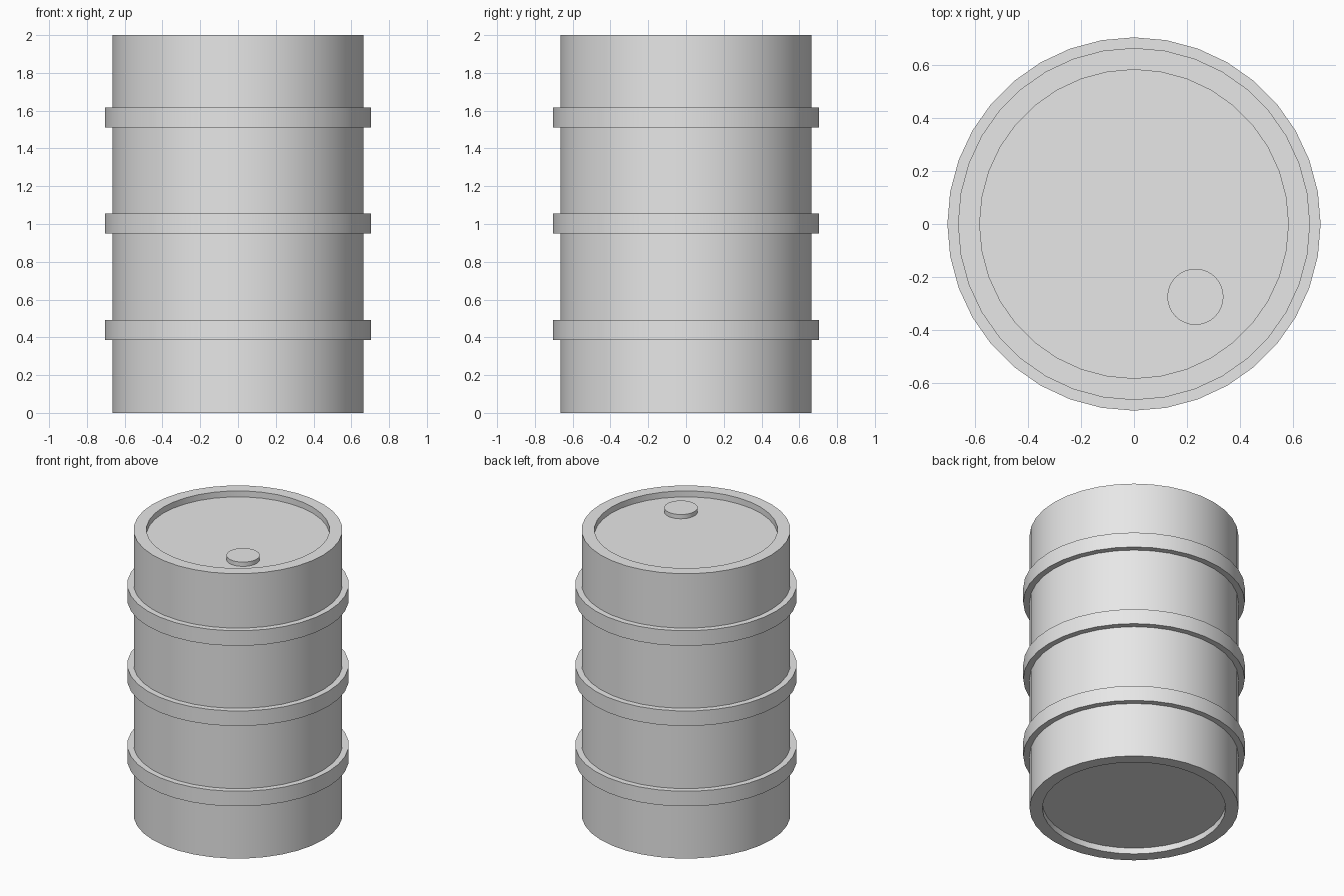
import bpy, bmesh, math
from mathutils import Matrix

cube = bpy.data.objects.get("Cube")
if cube:
    bpy.data.objects.remove(cube, do_unlink=True)

SIDES = 36
BODY_R, INNER_R, BAND_R = 0.665, 0.583, 0.705
RECESS = 0.042

steel = bpy.data.materials.new("light grey steel")
steel.use_nodes = True
grey = (0.8, 0.8, 0.8, 1)
steel.diffuse_color = grey
steel.node_tree.nodes["Principled BSDF"].inputs["Base Color"].default_value = grey


def lathe(name, profile, closed=False, sides=SIDES, offset=(0, 0)):
    """Revolve (radius, height) points about z; open profiles end in flat caps."""
    bm = bmesh.new()
    rings = []
    for r, z in profile:
        ring = []
        for i in range(sides):
            a = math.tau * i / sides
            ring.append(bm.verts.new((r * math.cos(a), r * math.sin(a), z)))
        rings.append(ring)
    pairs = list(zip(rings, rings[1:]))
    if closed:
        pairs.append((rings[-1], rings[0]))
    for low, high in pairs:
        for i in range(sides):
            j = (i + 1) % sides
            bm.faces.new((low[i], low[j], high[j], high[i]))
    if not closed:
        bm.faces.new(rings[0][::-1])
        bm.faces.new(rings[-1])
    bmesh.ops.recalc_face_normals(bm, faces=bm.faces)
    bm.transform(Matrix.Translation((*offset, 0)))
    mesh = bpy.data.meshes.new(name)
    bm.to_mesh(mesh)
    bm.free()
    mesh.materials.append(steel)
    obj = bpy.data.objects.new(name, mesh)
    bpy.context.collection.objects.link(obj)
    bpy.ops.object.select_all(action="DESELECT")
    obj.select_set(True)
    bpy.context.view_layer.objects.active = obj
    bpy.ops.object.shade_smooth_by_angle(angle=math.radians(30))
    return obj


# Drum body with both ends recessed inside a rim
lathe("drum_body", [(INNER_R, RECESS), (INNER_R, 0), (BODY_R, 0),
                    (BODY_R, 2), (INNER_R, 2), (INNER_R, 2 - RECESS)])

# Three raised hoops around the wall
for name, z in (("lower", 0.438), ("middle", 1.002), ("upper", 1.565)):
    low, high = z - 0.053, z + 0.053
    lathe(name + "_hoop", [(BODY_R - 0.02, low), (BAND_R, low),
                           (BAND_R, high), (BODY_R - 0.02, high)], closed=True)

# Bung cap on the lid
lid = 2 - RECESS
lathe("bung_cap", [(0.106, lid - 0.01), (0.106, lid + 0.03)],
      sides=32, offset=(0.232, -0.275))
